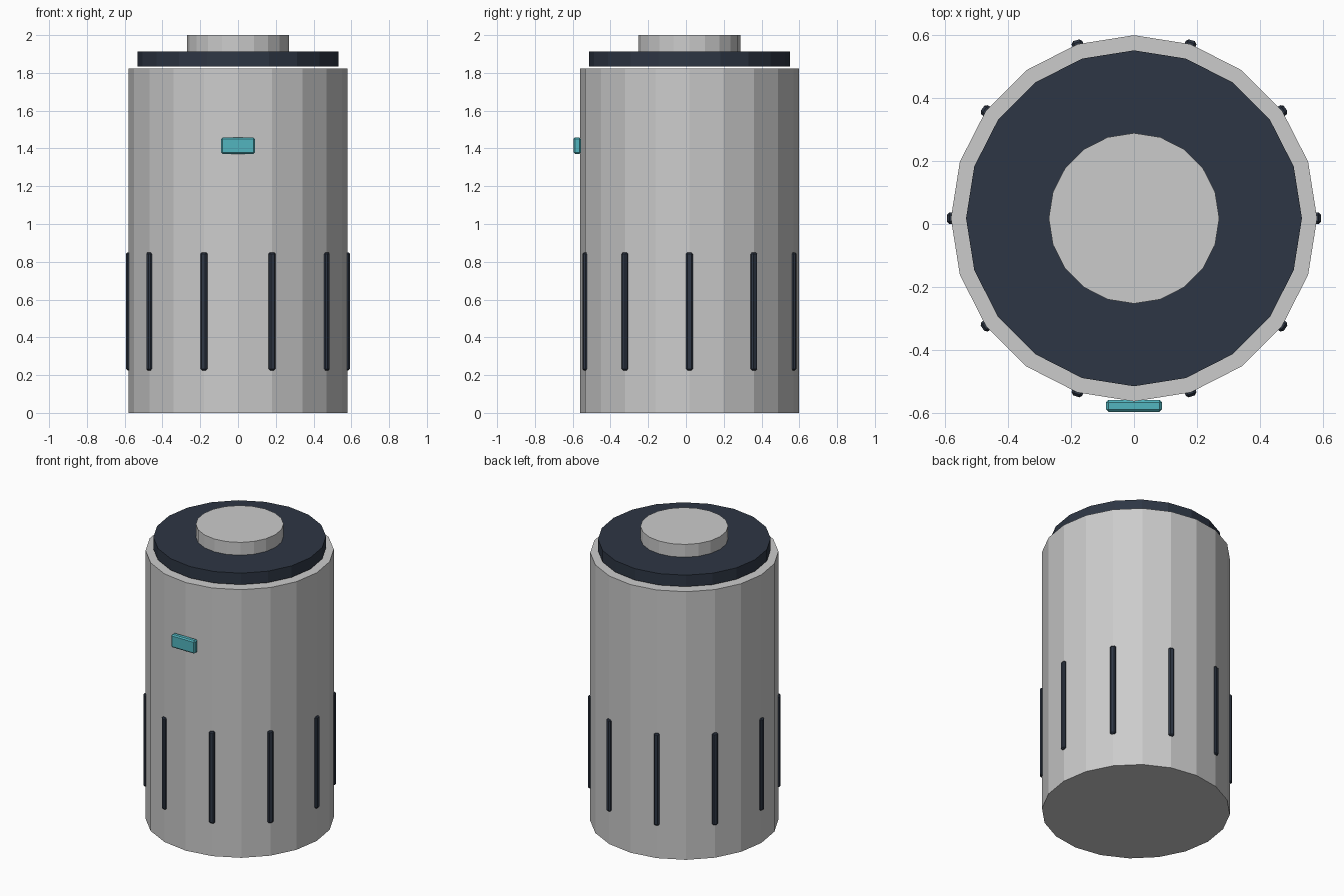
import bpy
from math import cos, sin, radians

if "Cube" in bpy.data.objects:
    bpy.data.objects.remove(bpy.data.objects["Cube"])

CY = 0.018   # axis of the cylinder in y
SIDES = 20


def material(name, rgb):
    m = bpy.data.materials.new(name)
    m.diffuse_color = (*rgb, 1)
    m.use_nodes = True
    m.node_tree.nodes["Principled BSDF"].inputs["Base Color"].default_value = m.diffuse_color
    return m


dark = material("dark_blue", (0.027, 0.037, 0.058))
teal = material("teal", (0.085, 0.46, 0.52))


def cylinder(name, radius, z0, z1, mat=None):
    bpy.ops.mesh.primitive_cylinder_add(
        vertices=SIDES, radius=radius, depth=z1 - z0,
        location=(0, CY, (z0 + z1) / 2))
    ob = bpy.context.object
    ob.name = name
    if mat:
        ob.data.materials.append(mat)
    return ob


def bevelled_box(name, size, loc, rot_z, mat, bevel):
    bpy.ops.mesh.primitive_cube_add(size=1, location=loc, rotation=(0, 0, rot_z))
    ob = bpy.context.object
    ob.name = name
    ob.scale = size
    bpy.ops.object.transform_apply(location=False, rotation=False, scale=True)
    mod = ob.modifiers.new("bevel", 'BEVEL')
    mod.width = bevel
    mod.segments = 1
    ob.data.materials.append(mat)
    return ob


# Body, floating dark lid and top knob
cylinder("body", 0.58, 0, 1.823)
cylinder("lid", 0.532, 1.835, 1.913, dark)
cylinder("top_knob", 0.27, 1.91, 2.0)

# Ten grip ribs around the lower half
for i in range(10):
    a = radians(36 * i)
    bevelled_box(f"grip_rib_{i + 1}", (0.03, 0.036, 0.625),
                 (0.578 * cos(a), CY + 0.578 * sin(a), 0.5375), a, dark, 0.008)

# Indicator plate on the front
bevelled_box("front_indicator", (0.178, 0.038, 0.088),
             (0, -0.576, 1.415), 0, teal, 0.008)
